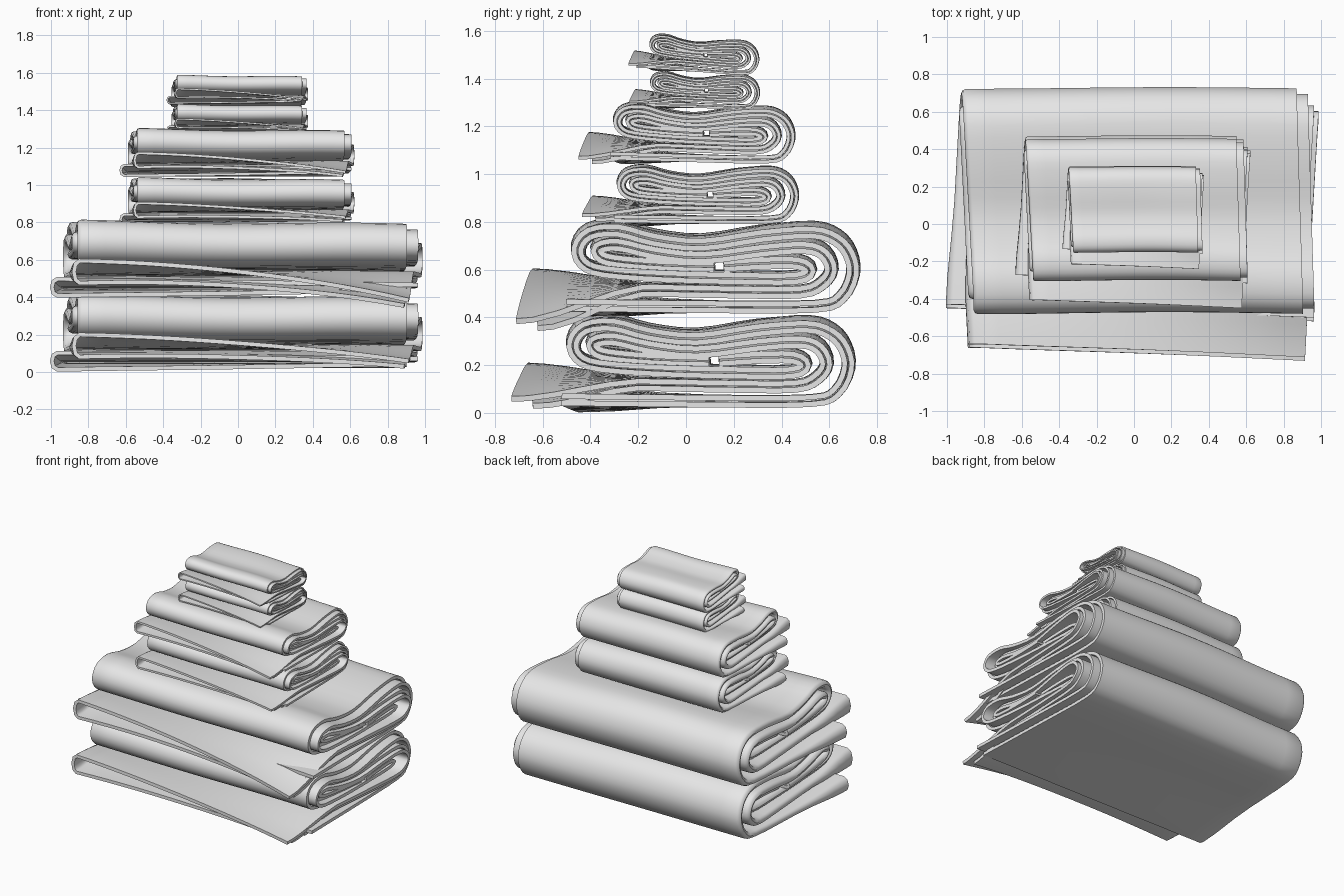
import bpy
import math
from mathutils import Vector

old = bpy.data.objects.get("Cube")
if old:
    bpy.data.objects.remove(old, do_unlink=True)

cloth = bpy.data.materials.new("light grey cloth")
cloth.use_nodes = True
grey = (0.8, 0.8, 0.8, 1)
cloth.diffuse_color = grey
cloth.node_tree.nodes["Principled BSDF"].inputs["Base Color"].default_value = grey

CENTRE_Y = 0.105   # middle of the fold profile, kept fixed while scaling
THICK = 0.023
HALF_GAP = 0.0145  # half the distance between the two layers of a strip
COLUMNS = 14

# Fold profiles (y, z) of the two doubled strips rolled into each towel
wrap_path = [(-.45, .036), (.1, .03), (.52, .032), (.63, .07), (.68, .17),
             (.665, .26), (.61, .325), (.51, .357), (.3, .342), (.05, .302),
             (-.15, .32), (-.3, .357), (-.42, .342), (-.47, .28), (-.45, .215),
             (-.36, .18), (-.1, .162), (.2, .155), (.44, .155), (.5, .187),
             (.45, .222), (.3, .222), (.14, .21)]
core_path = [(-.66, .115), (-.4, .108), (-.1, .1), (.2, .095), (.46, .095),
             (.55, .13), (.59, .19), (.56, .26), (.48, .29), (.3, .278),
             (.05, .245), (-.15, .263), (-.3, .295), (-.385, .28),
             (-.37, .24), (-.28, .222), (-.1, .21), (.1, .206)]


def smooth_path(points, steps=3):
    """Catmull-Rom curve through the profile points."""
    pts = [Vector(p) for p in points]
    pts = [pts[0]] + pts + [pts[-1]]
    path = []
    for a, b, c, d in zip(pts, pts[1:], pts[2:], pts[3:]):
        for i in range(steps):
            t = i / steps
            path.append(0.5 * (2 * b + (c - a) * t
                               + (2 * a - 5 * b + 4 * c - d) * t ** 2
                               + (3 * b - a - 3 * c + d) * t ** 3))
    return path + [pts[-1]]


def cross_columns():
    """Across the cloth: lower layer, round the left fold, upper layer."""
    across = [i / COLUMNS for i in range(COLUMNS + 1)]
    cols = [(u, -1, 0) for u in reversed(across)]
    for angle in (-45, 0, 45):
        a = math.radians(angle)
        cols.append((0, math.sin(a), math.cos(a)))
    return cols + [(u, 1, 0) for u in across]


def wrap_edges(y, s, side):
    return -.965 + .055 * min(s, 2.4), .92 - .03 * y + .03 * side


def core_edges(y, s, side):
    return -.88 - .05 * y, .94 + .06 * y + .012 * side


def build_strip(name, points, edges, pocket, sag, recess, towel):
    """A doubled strip, folded at its left edge and loose at its front end."""
    scale, centre_y, base, tilt = towel
    path = smooth_path(points)
    cols = cross_columns()
    verts, faces = [], []
    s = 0
    for j, p in enumerate(path):
        before, after = path[max(j - 1, 0)], path[min(j + 1, len(path) - 1)]
        s += (p - before).length
        along = (after - before).normalized()
        normal = Vector((-along.y, along.x))
        loose = max(0, 1 - s / .5)
        loose *= loose * (3 - 2 * loose)
        for u, side, bulge in cols:
            gap = HALF_GAP + pocket * loose * (1 - u)
            q = p + normal * side * gap
            x0, x1 = edges(p.x, s, side)
            x = x0 + (x1 - x0) * u - bulge * min(gap, .03)
            # loose front end: sags at the right, lower layer set back
            y = q.x - .07 * u * loose + recess * loose * (1 - side) / 2 * u
            z = q.y - loose * sag * u ** 2.3 - tilt * (q.x - CENTRE_Y)
            # gentle ripples growing towards the top of the towel
            lift = max(p.y, 0) / .37
            z += lift * (.007 * math.sin(4 * x + 3 * y) - .012 * x)
            y += lift * .008 * math.sin(3 * x + 1)
            verts.append((x * scale, (y - CENTRE_Y) * scale + centre_y,
                          max(base + z * scale, THICK / 2 + .004 * (side + 1))))
    row = len(cols)
    for j in range(len(path) - 1):
        for i in range(row - 1):
            k = j * row + i
            faces.append((k, k + 1, k + row + 1, k + row))
    mesh = bpy.data.meshes.new(name)
    mesh.from_pydata(verts, [], faces)
    mesh.materials.append(cloth)
    obj = bpy.data.objects.new(name, mesh)
    bpy.context.collection.objects.link(obj)
    bpy.ops.object.select_all(action='DESELECT')
    obj.select_set(True)
    bpy.context.view_layer.objects.active = obj
    solid = obj.modifiers.new("cloth thickness", 'SOLIDIFY')
    solid.thickness = THICK * scale
    solid.offset = 0
    bpy.ops.object.modifier_apply(modifier=solid.name)
    bpy.ops.object.shade_smooth_by_angle(angle=math.radians(45))


# Towels from the floor up: name, scale, centre y, base, front sag, backward tilt
TOWELS = [
    ("large_towel_lower", 1, .105, .02, .09, 0),
    ("large_towel_upper", 1, .125, .415, .16, 0),
    ("medium_towel_lower", .63, .092, .79, .07, 0),
    ("medium_towel_upper", .63, .077, 1.047, .11, .02),
    ("small_towel_lower", .38, .08, 1.275, .08, .03),
    ("small_towel_upper", .38, .077, 1.425, .09, .07),
]
for name, scale, centre_y, base, sag, tilt in TOWELS:
    towel = (scale, centre_y, base, tilt)
    build_strip(name + "_outer_wrap", wrap_path, wrap_edges, .03, 0, 0, towel)
    build_strip(name + "_inner_core", core_path, core_edges, .045, sag, .09, towel)
